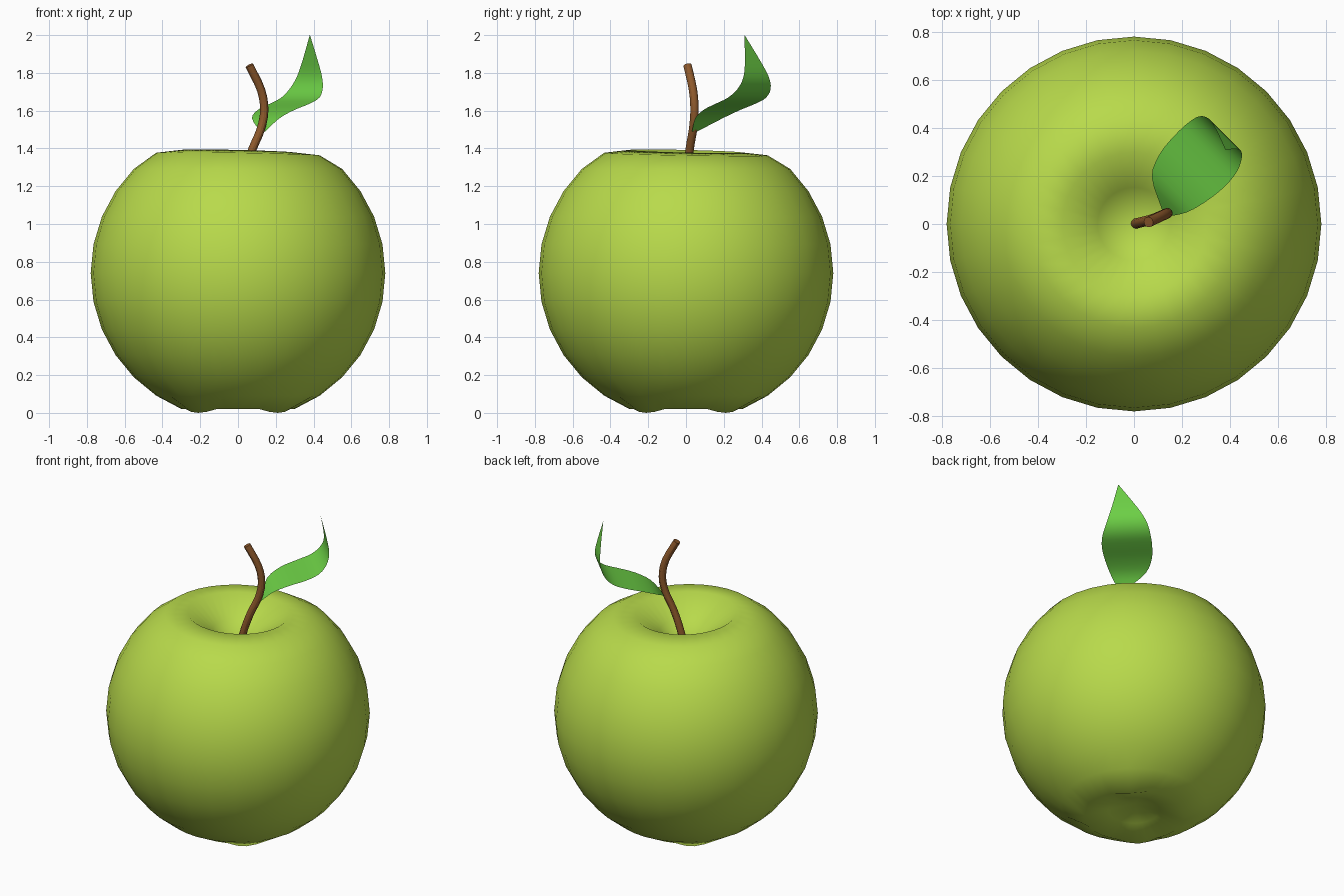
import bpy, bmesh
from math import sin, cos, pi
from mathutils import Vector

if "Cube" in bpy.data.objects:
    bpy.data.objects.remove(bpy.data.objects["Cube"])


def material(name, rgb):
    m = bpy.data.materials.new(name)
    m.diffuse_color = (*rgb, 1)
    m.use_nodes = True
    m.node_tree.nodes["Principled BSDF"].inputs["Base Color"].default_value = m.diffuse_color
    return m


def add_object(name, bm, mat):
    mesh = bpy.data.meshes.new(name)
    for f in bm.faces:
        f.smooth = True
    bm.to_mesh(mesh)
    bm.free()
    ob = bpy.data.objects.new(name, mesh)
    mesh.materials.append(mat)
    bpy.context.collection.objects.link(ob)
    return ob


def smooth_path(points, steps):
    """Catmull-Rom interpolation through points of any dimension."""
    p = [Vector(q) for q in points]
    p = [2 * p[0] - p[1]] + p + [2 * p[-1] - p[-2]]
    out = []
    for i in range(1, len(p) - 2):
        a, b, c, d = p[i - 1:i + 3]
        for k in range(steps):
            t = k / steps
            out.append(0.5 * (2 * b + (c - a) * t + (2 * a - 5 * b + 4 * c - d) * t * t
                              + (3 * b - a - 3 * c + d) * t ** 3))
    return out + [p[-2]]


def bridge(bm, a, b, closed):
    n = len(a)
    for i in range(n if closed else n - 1):
        j = (i + 1) % n
        bm.faces.new((a[i], a[j], b[j], b[i]))


# Apple body: 32-sided sphere with dented poles
SIDES, R, MID = 32, 0.78, 0.74
dented = {1: 0.055, 2: 0.02, 13: 1.37, 14: 1.385, 15: 1.275}
bm = bmesh.new()
rings = []
for k in range(1, 16):
    r = R * sin(pi * k / 16)
    base_z = dented.get(k, MID - R * cos(pi * k / 16))
    ring = []
    for i in range(SIDES):
        a = 2 * pi * i / SIDES
        z = base_z
        if k == 2:                      # four faint feet under the apple
            z -= 0.02 * max(0, -cos(4 * a))
        if k in (13, 14):               # slightly uneven shoulder
            z -= 0.007 * (cos(a) + sin(a))
        ring.append(bm.verts.new((r * cos(a), r * sin(a), z)))
    rings.append(ring)
for lo, hi in zip(rings, rings[1:]):
    bridge(bm, lo, hi, True)
bottom = bm.verts.new((0, 0, 0.1))
top = bm.verts.new((0, 0, 1.17))
for i in range(SIDES):
    j = (i + 1) % SIDES
    bm.faces.new((bottom, rings[0][j], rings[0][i]))
    bm.faces.new((top, rings[-1][i], rings[-1][j]))
add_object("apple_body", bm, material("apple_green", (0.48, 0.70, 0.07)))

# Stem: round tube swept along a bent path
path = smooth_path([(0.0, 0.0, 1.14), (0.04, 0.01, 1.29), (0.078, 0.02, 1.4),
                    (0.12, 0.037, 1.5), (0.139, 0.045, 1.6),
                    (0.122, 0.037, 1.71), (0.06, 0.008, 1.84)], 3)
bm = bmesh.new()
prev = None
for i, p in enumerate(path):
    t = (path[min(i + 1, len(path) - 1)] - path[max(i - 1, 0)]).normalized()
    u = Vector((0, 1, 0)).cross(t).normalized()
    v = t.cross(u)
    ring = [bm.verts.new(p + 0.022 * (u * cos(pi * k / 6) + v * sin(pi * k / 6)))
            for k in range(12)]
    if prev:
        bridge(bm, prev, ring, True)
    else:
        bm.faces.new(ring[::-1])
    prev = ring
bm.faces.new(prev)
stem = add_object("stem", bm, material("stem_brown", (0.27, 0.10, 0.025)))
bpy.context.view_layer.objects.active = stem
stem.select_set(True)
bpy.ops.object.shade_smooth_by_angle()

# Leaf: thin sheet following an S curve (reach, sideways, height, half width)
spine = smooth_path([(0.125, 0.06, 1.49, 0.02), (0.19, 0.018, 1.56, 0.103),
                     (0.28, 0.008, 1.605, 0.138), (0.38, 0.008, 1.637, 0.149),
                     (0.46, 0.005, 1.668, 0.143), (0.51, 0.0, 1.715, 0.124),
                     (0.53, 0.005, 1.78, 0.094), (0.518, 0.022, 1.87, 0.055),
                     (0.488, 0.05, 2.0, 0.001)], 3)
ahead = Vector((1, 1, 0)).normalized()
side = Vector((1, -1, 0)).normalized()
bm = bmesh.new()
prev = None
for s, w, z, half in spine:
    row = [bm.verts.new(ahead * s + side * (w + half * k / 3) + Vector((0, 0, z)))
           for k in range(-3, 4)]
    if prev:
        bridge(bm, row, prev, False)
    prev = row
bmesh.ops.recalc_face_normals(bm, faces=bm.faces)
add_object("leaf", bm, material("leaf_green", (0.15, 0.62, 0.06)))
